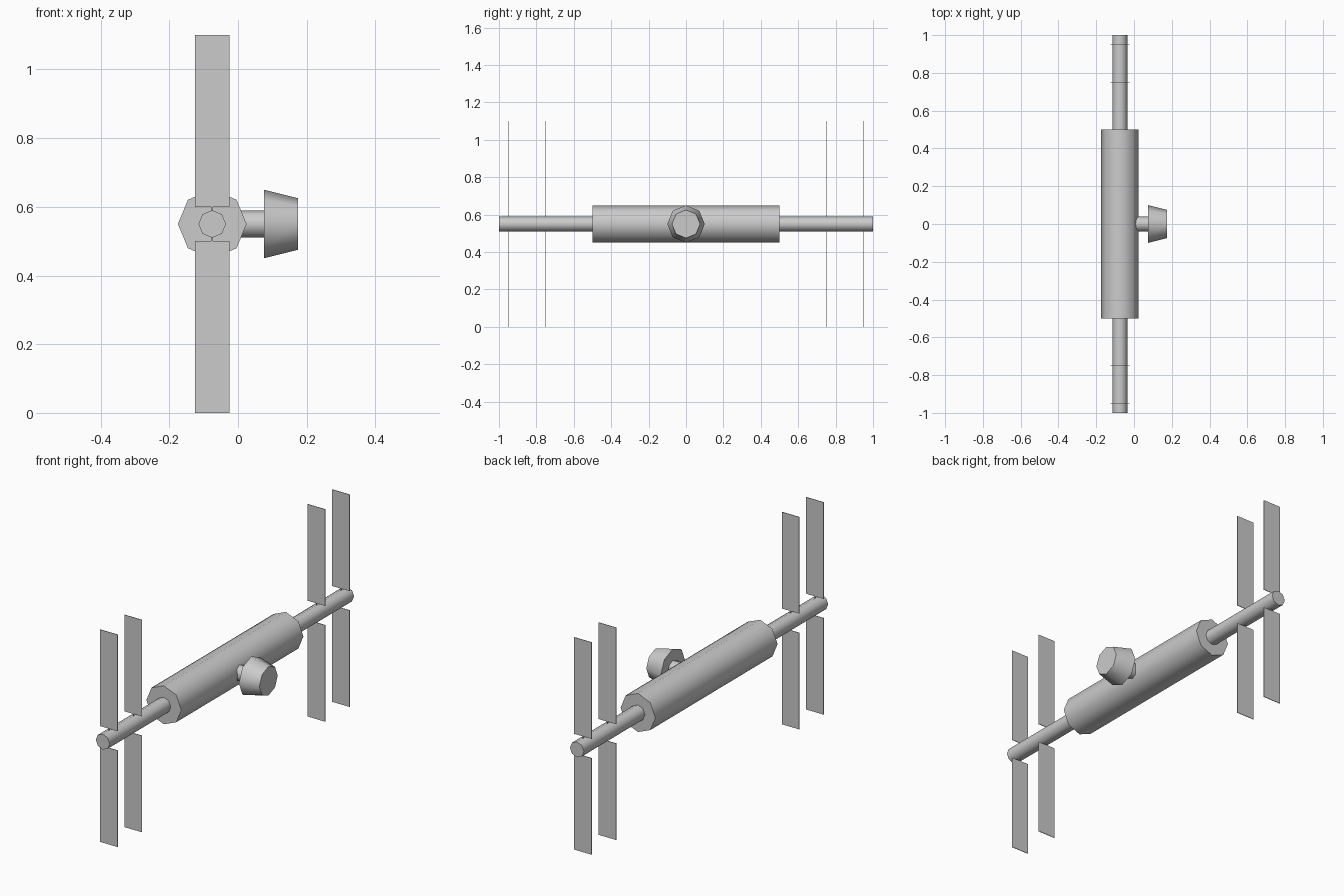
import bpy, math
from mathutils import Matrix

if "Cube" in bpy.data.objects:
    bpy.data.objects.remove(bpy.data.objects["Cube"])

CX, CZ = -0.075, 0.55   # main axis position


def tube(name, axis, start, end, r1, r2):
    """Eight-sided tube or cone along x or y, corners on the axes."""
    bpy.ops.mesh.primitive_cone_add(vertices=8, radius1=r1, radius2=r2, depth=end - start)
    ob = bpy.context.object
    ob.name = name
    mid = (start + end) / 2
    if axis == 'Y':
        rot, loc = Matrix.Rotation(-math.pi / 2, 4, 'X'), (CX, mid, CZ)
    else:
        rot, loc = Matrix.Rotation(math.pi / 2, 4, 'Y'), (mid, 0, CZ)
    ob.data.transform(rot)
    ob.location = loc
    bpy.ops.object.shade_smooth_by_angle(angle=math.radians(50))
    return ob


def box(name, loc, size):
    bpy.ops.mesh.primitive_cube_add(size=1, location=loc)
    ob = bpy.context.object
    ob.name = name
    ob.data.transform(Matrix.Diagonal((*size, 1)))
    return ob


# Hull and long truss
tube("hull", 'Y', -0.5, 0.5, 0.1, 0.1)
tube("truss_beam", 'Y', -1, 1, 0.04, 0.04)

# Side module on its short neck
tube("module_neck", 'X', 0.0, 0.075, 0.04, 0.04)
tube("side_module", 'X', 0.075, 0.175, 0.1, 0.075)

# Solar panels, above and below the truss, with tiny mounting pins
for y in (-0.95, -0.75, 0.75, 0.95):
    for side, s in (("upper", 1), ("lower", -1)):
        box(f"{side}_solar_panel", (CX, y, CZ + s * 0.3), (0.1, 0.003, 0.5))
        box(f"{side}_panel_pin", (CX, y, CZ + s * 0.0425), (0.004, 0.003, 0.017))
